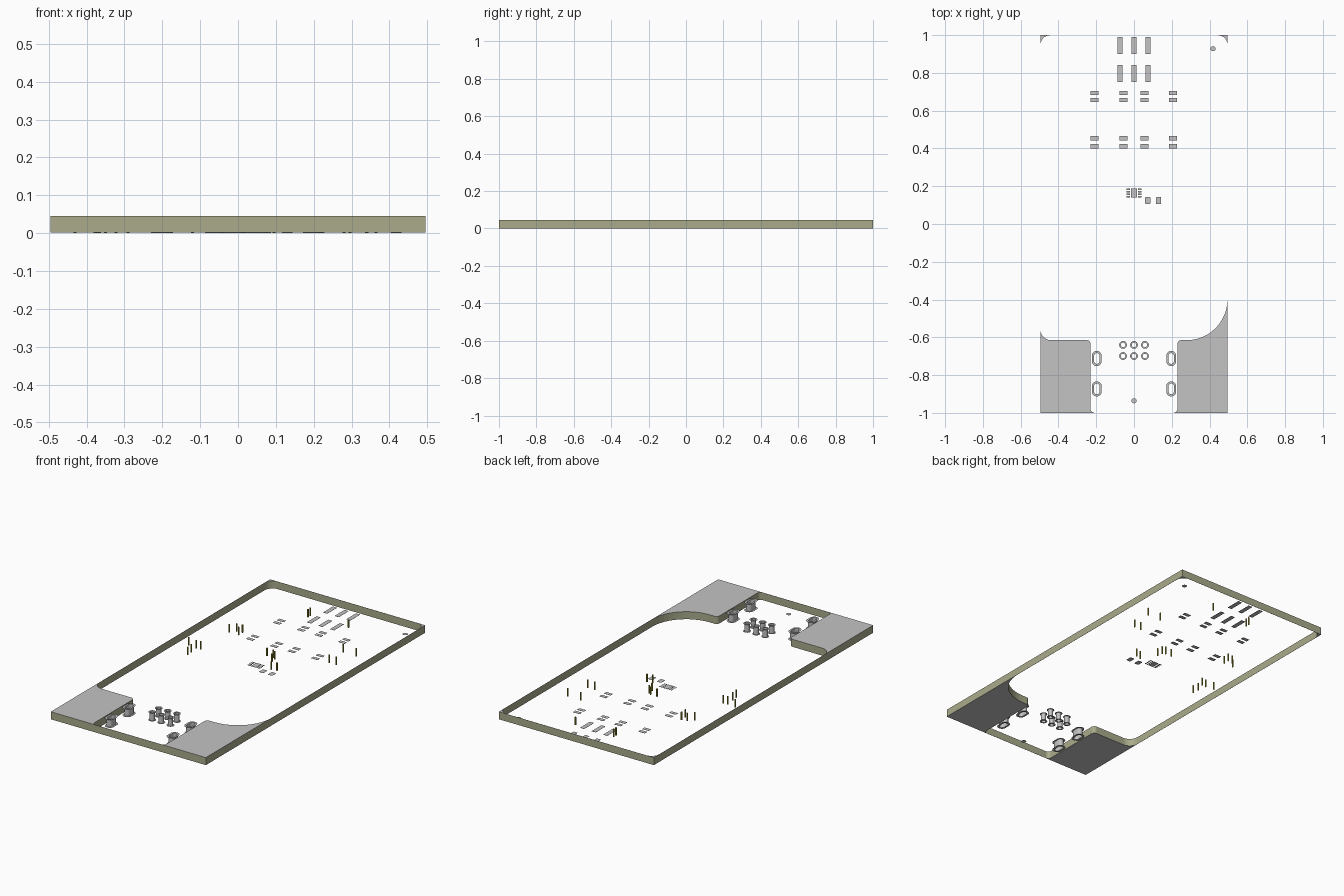
import bpy, bmesh, math
from mathutils import Vector

if "Cube" in bpy.data.objects:
    bpy.data.objects.remove(bpy.data.objects["Cube"])

Z0, Z1, T = 0.001, 0.0445, 0.001   # board underside, top, copper thickness


def material(name, rgb):
    m = bpy.data.materials.new(name)
    m.diffuse_color = (*rgb, 1)
    m.use_nodes = True
    m.node_tree.nodes["Principled BSDF"].inputs["Base Color"].default_value = m.diffuse_color
    return m


GREY = material("pad_grey", (0.55, 0.55, 0.55))
OLIVE = material("board_olive", (0.40, 0.41, 0.26))
GOLD = material("via_gold", (0.30, 0.28, 0.02))


def finish(name, bm, mats, smooth=False):
    me = bpy.data.meshes.new(name)
    bmesh.ops.recalc_face_normals(bm, faces=bm.faces)
    for m in mats:
        me.materials.append(m)
    if len(mats) > 1:                       # flat caps grey, walls second colour
        for f in bm.faces:
            f.normal_update()
            f.material_index = 0 if abs(f.normal.z) > 0.5 else 1
    bm.to_mesh(me)
    bm.free()
    ob = bpy.data.objects.new(name, me)
    bpy.context.collection.objects.link(ob)
    if smooth:
        bpy.ops.object.select_all(action='DESELECT')
        ob.select_set(True)
        bpy.context.view_layer.objects.active = ob
        bpy.ops.object.shade_smooth_by_angle(angle=math.radians(30))
    return ob


def rounded(corners, steps=12):
    """Right-angled polygon of (x, y, radius) corners with filleted corners."""
    pts, n = [], len(corners)
    for i, (x, y, r) in enumerate(corners):
        p = Vector((x, y))
        if r == 0:
            pts.append(p)
            continue
        d1 = (Vector(corners[i - 1][:2]) - p).normalized()
        d2 = (Vector(corners[(i + 1) % n][:2]) - p).normalized()
        c = p + (d1 + d2) * r
        for k in range(steps + 1):
            t = math.pi / 2 * k / steps
            pts.append(c - d2 * r * math.cos(t) - d1 * r * math.sin(t))
    return pts


def add_slab(bm, loops, z0, z1):
    """Fill the area between loops and extrude it from z0 to z1."""
    edges = []
    for loop in loops:
        vs = [bm.verts.new((p[0], p[1], z0)) for p in loop]
        edges += [bm.edges.new((vs[i - 1], vs[i])) for i in range(len(vs))]
    faces = [g for g in bmesh.ops.triangle_fill(bm, edges=edges, use_beauty=True)["geom"]
             if isinstance(g, bmesh.types.BMFace)]
    ext = bmesh.ops.extrude_face_region(bm, geom=faces)["geom"]
    for v in ext:
        if isinstance(v, bmesh.types.BMVert):
            v.co.z = z1


def box_loop(x, y, w, h):
    return [(x - w / 2, y - h / 2), (x + w / 2, y - h / 2),
            (x + w / 2, y + h / 2), (x - w / 2, y + h / 2)]


def stadium(x, y, r, half=0.0, n=24):
    """Circle of radius r stretched by +-half along y."""
    out = []
    for k in range(n):
        a = 2 * math.pi * (k + 0.5) / n
        s = math.sin(a)
        out.append((x + r * math.cos(a), y + r * s + math.copysign(half, s)))
    return out


# Frame: bounding rectangle minus the board outline, walls paper-thin
W, H, G = 0.495, 1.0, 0.0006
outline = rounded([
    (-W + G, H - G, 0.05), (-W + G, -0.615, 0.055), (-0.23, -0.615, 0.02),
    (-0.23, -H + G, 0.02), (0.23, -H + G, 0.02), (0.23, -0.615, 0.02),
    (W - G, -0.615, 0.215), (W - G, H - G, 0.05)])
bm = bmesh.new()
add_slab(bm, [box_loop(0, 0, 2 * W, 2 * H), outline], Z0, Z1)
finish("board_edge_frame", bm, [GREY, OLIVE])

# Flat contact pads on the underside
pads = [(x, y, 0.026, 0.09) for x in (-0.074, 0, 0.074) for y in (0.945, 0.797)]
pads += [(x, y, 0.042, 0.022) for x in (-0.209, -0.056, 0.056, 0.207)
         for y in (0.694, 0.657, 0.454, 0.412)]
bm = bmesh.new()
for p in pads:
    add_slab(bm, [box_loop(*p)], 0, T)
finish("contact_pads", bm, [GREY])

# Chip footprint: centre pad with pins on both sides
bm = bmesh.new()
add_slab(bm, [box_loop(0, 0.164, 0.033, 0.048)], 0, T)
for s in (-1, 1):
    for k in range(4):
        add_slab(bm, [box_loop(s * 0.03, 0.164 + (k - 1.5) * 0.0135, 0.02, 0.007)], 0, T)
finish("chip_footprint", bm, [GREY])

# Two small rounded component pads
bm = bmesh.new()
for x in (0.073, 0.13):
    w, h, y, r = 0.014, 0.019, 0.124, 0.006
    add_slab(bm, [rounded([(x - w, y - h, r), (x + w, y - h, r),
                           (x + w, y + h, r), (x - w, y + h, r)], 4)], 0, T)
finish("component_pads", bm, [GREY])

# Round alignment marks
bm = bmesh.new()
for x, y in ((0.418, 0.928), (0, -0.936)):
    add_slab(bm, [stadium(x, y, 0.0135)], 0, T)
finish("alignment_marks", bm, [GREY])


# Plated holes: ring at top and bottom joined by a barrel
def plated_hole(bm, x, y, outer, inner, half):
    for z in (0, Z1):
        add_slab(bm, [stadium(x, y, outer, half), stadium(x, y, inner, half)], z, z + T)
    add_slab(bm, [stadium(x, y, inner + 0.002, half), stadium(x, y, inner, half)], T, Z1)


bm = bmesh.new()
for x in (-0.058, 0, 0.058):
    for y in (-0.64, -0.699):
        plated_hole(bm, x, y, 0.0205, 0.012, 0)
finish("round_plated_holes", bm, [GREY], True)

bm = bmesh.new()
for x in (-0.197, 0.197):
    for y in (-0.712, -0.873):
        plated_hole(bm, x, y, 0.026, 0.0145, 0.014)
finish("slotted_plated_holes", bm, [GREY], True)

# Vias: thin open tubes through the board
vias = [(-0.12, 0.83), (-0.12, 0.81), (0.128, 0.825), (0.28, 0.558), (0.365, 0.556),
        (0.296, 0.41), (0.34, 0.41), (-0.35, 0.42), (-0.322, 0.45), (-0.29, 0.455),
        (-0.29, 0.42), (-0.02, 0.293), (0.021, 0.293), (0.037, 0.283), (0.042, 0.25),
        (-0.43, 0.166), (-0.378, 0.159), (-0.35, 0.161), (-0.37, 0.103), (-0.366, 0.066),
        (0.095, 0.166), (0.127, 0.174)]
bm = bmesh.new()
for x, y in vias:
    loop = stadium(x, y, 0.0042, n=12)
    lo = [bm.verts.new((*p, 0)) for p in loop]
    hi = [bm.verts.new((*p, Z1 + T)) for p in loop]
    for i in range(12):
        bm.faces.new((lo[i - 1], lo[i], hi[i], hi[i - 1]))
finish("vias", bm, [GOLD], True)
